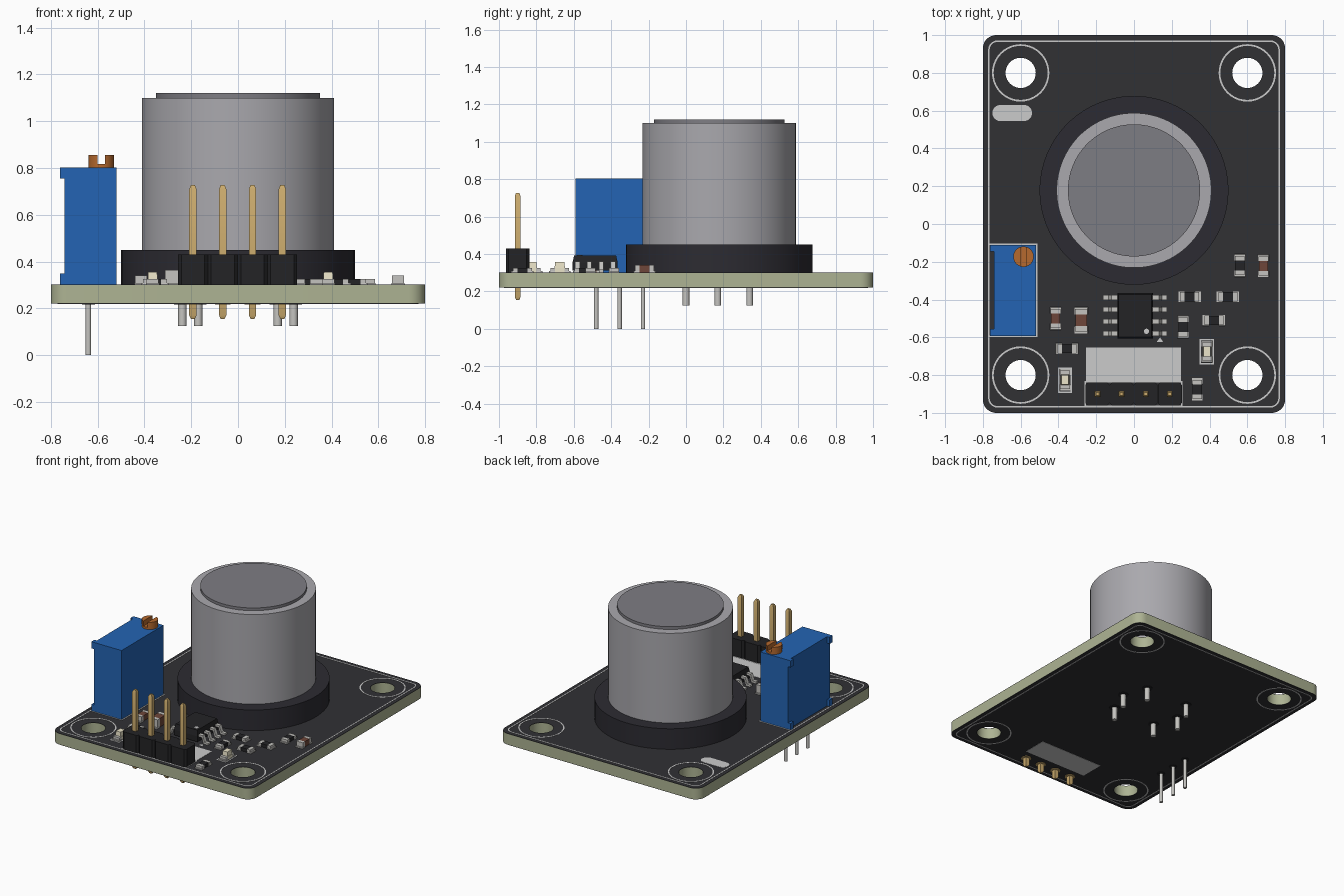
import bpy, bmesh
from math import sin, cos, pi, radians, asin
from mathutils import Matrix

if "Cube" in bpy.data.objects:
    bpy.data.objects.remove(bpy.data.objects["Cube"])


def material(name, r, g, b):
    m = bpy.data.materials.new(name)
    m.diffuse_color = [(c / 255) ** 2.2 for c in (r, g, b)] + [1]
    m.use_nodes = True
    m.node_tree.nodes["Principled BSDF"].inputs["Base Color"].default_value = m.diffuse_color
    return m


CORE = material("laminate", 172, 178, 146)
MASK = material("dark_mask", 52, 52, 55)
SILK = material("silkscreen", 190, 190, 188)
METAL = material("can_metal", 168, 167, 172)
MESH = material("can_top", 125, 124, 130)
BLACK = material("black_plastic", 40, 40, 42)
BASE = material("base_plastic", 48, 47, 53)
BLUE = material("blue_plastic", 40, 100, 178)
COPPER = material("copper", 180, 105, 50)
GOLD = material("gold", 205, 172, 110)
TIN = material("tin", 195, 194, 190)
BROWN = material("brown_ceramic", 110, 72, 60)
CREAM = material("cream_lens", 235, 228, 200)


def finish(name, bm, mat):
    bmesh.ops.recalc_face_normals(bm, faces=bm.faces)
    me = bpy.data.meshes.new(name)
    bm.to_mesh(me)
    bm.free()
    me.materials.append(mat)
    me.shade_smooth()
    me.set_sharp_from_angle(angle=radians(30))
    ob = bpy.data.objects.new(name, me)
    bpy.context.collection.objects.link(ob)
    return ob


def boxes(name, specs, mat):
    """Each spec: x0, x1, y0, y1, z0, z1, optional top taper."""
    bm = bmesh.new()
    for x0, x1, y0, y1, z0, z1, *t in specs:
        vs = bmesh.ops.create_cube(bm, size=1)["verts"]
        for v in vs:
            k = t[0] if t and v.co.z > 0 else 1
            v.co = ((x0 + x1) / 2 + v.co.x * (x1 - x0) * k,
                    (y0 + y1) / 2 + v.co.y * (y1 - y0) * k,
                    (z0 + z1) / 2 + v.co.z * (z1 - z0))
    return finish(name, bm, mat)


def lathe(name, spots, profile, mat, segs=24):
    """Revolve an (r, z) profile at each (x, y) spot; four sides give a square bar."""
    bm = bmesh.new()
    for x, y in spots:
        rings = [[bm.verts.new((x + r * cos(2 * pi * (i + .5) / segs),
                                y + r * sin(2 * pi * (i + .5) / segs), z))
                  for i in range(segs)] for r, z in profile]
        for a, b in zip(rings, rings[1:]):
            for i in range(segs):
                j = (i + 1) % segs
                bm.faces.new((a[i], a[j], b[j], b[i]))
        bm.faces.new(rings[0])
        bm.faces.new(rings[-1])
    return finish(name, bm, mat)


def plate(name, loops, z0, z1, mat, matrix=None):
    """Flat outline (outer loop, then holes) extruded from z0 to z1."""
    bm = bmesh.new()
    for loop in loops:
        vs = [bm.verts.new((x, y, z0)) for x, y in loop]
        for a, b in zip(vs, vs[1:] + vs[:1]):
            bm.edges.new((a, b))
    bmesh.ops.triangle_fill(bm, use_beauty=True, edges=bm.edges[:], normal=(0, 0, 1))
    top = bmesh.ops.extrude_face_region(bm, geom=bm.faces[:])["geom"]
    for v in top:
        if isinstance(v, bmesh.types.BMVert):
            v.co.z = z1
    if matrix:
        bm.transform(matrix)
    return finish(name, bm, mat)


def circle(x, y, r, n=40):
    return [(x + r * cos(2 * pi * i / n), y + r * sin(2 * pi * i / n)) for i in range(n)]


def rect(x0, x1, y0, y1, r=0.0, n=8):
    if not r:
        return [(x0, y0), (x1, y0), (x1, y1), (x0, y1)]
    pts = []
    for q, (x, y) in enumerate([(x1 - r, y1 - r), (x0 + r, y1 - r), (x0 + r, y0 + r), (x1 - r, y0 + r)]):
        for i in range(n + 1):
            a = pi / 2 * (q + i / n)
            pts.append((x + r * cos(a), y + r * sin(a)))
    return pts


def frame(name, x0, x1, y0, y1, t=.008, r=0.0, z=(.301, .3025)):
    plate(name, [rect(x0, x1, y0, y1, r), rect(x0 + t, x1 - t, y0 + t, y1 - t, max(r - t, 0))], *z, SILK)


# Circuit board with four mounting holes and dark coating on both faces
corners = [(sx * .6, sy * .8) for sx in (-1, 1) for sy in (-1, 1)]
board = [rect(-.8, .8, -1, 1, .07)] + [circle(x, y, .08) for x, y in corners]
plate("board_core", board, .222, .299, CORE)
plate("board_top_coating", board, .299, .301, MASK)
plate("board_bottom_coating", board, .22, .222, MASK)

# Printed lines: hole rings, border, part outlines, label patches
TOP, BOTTOM = (.301, .3025), (.2185, .22)
for side, z in (("top", TOP), ("bottom", BOTTOM)):
    for x, y in corners:
        plate(side + "_hole_ring", [circle(x, y, .152), circle(x, y, .143)], *z, SILK)
    frame(side + "_border_line", -.772, .772, -.972, .972, .008, .05, z)
    plate(side + "_label_patch", [rect(-.255, .25, -.83, -.655)], *z, SILK)
plate("pill_patch", [rect(-.75, -.54, .545, .63, .042)], *TOP, SILK)
frame("trimmer_outline", -.772, -.512, -.597, -.103)
frame("header_outline", -.262, .257, -.968, -.832)
frame("right_lamp_outline", .348, .424, -.745, -.61)
frame("left_lamp_outline", -.403, -.327, -.895, -.76)
plate("chip_corner_mark", [[(.12, -.625), (.155, -.625), (.138, -.6)]], *TOP, SILK)

# Gas sensor: base, can, top disc and six legs
sensor = [(0, .178)]
lathe("sensor_base", sensor, [(.5, .3), (.5, .45)], BASE, 72)
lathe("sensor_can", sensor, [(.41, .45), (.41, 1.1)], METAL, 72)
lathe("sensor_top_disc", sensor, [(.35, 1.1), (.35, 1.12)], MESH, 72)
legs = [(s * x, y) for s in (-1, 1) for x, y in ((.17, 0), (.238, .17), (.17, .34))]
lathe("sensor_legs", legs, [(.018, .125), (.018, .23)], TIN, 16)
lathe("sensor_pads", legs, [(.036, .217), (.036, .222)], BLACK)

# Trimmer: body with four corner bumps, slotted screw, three legs
bumps = [(-.762, -.738, y, y + .035, z, z + .048) for y in (-.592, -.145) for z in (.3, .755)]
boxes("trimmer_body", [(-.742, -.52, -.592, -.11, .3, .803)] + bumps, BLUE)
SX, SY, SR = -.585, -.173, .054
lathe("trimmer_screw_base", [(SX, SY)], [(SR, .803), (SR, .818)], COPPER, 32)
lim = pi / 2 - asin(.017 / SR)
for s in (-1, 1):
    arc = [(SX + s * SR * cos(lim * (i / 8 - 1)), SY + SR * sin(lim * (i / 8 - 1))) for i in range(17)]
    plate("trimmer_screw_half", [arc], .818, .855, COPPER)
trim = [(-.64, y) for y in (-.48, -.355, -.23)]
lathe("trimmer_legs", trim, [(.012, 0), (.012, .23)], TIN, 16)
lathe("trimmer_pads", trim, [(.028, .217), (.028, .222)], BLACK)

# Four-pin header: chamfered blocks and square pins with tapered tips
pins = [(-.193 + .1275 * i, -.9) for i in range(4)]
for x, y in pins:
    a, b, c = .0637, .062, .014
    plate("header_block", [[(x - a, y - b + c), (x - a + c, y - b), (x + a - c, y - b), (x + a, y - b + c),
                            (x + a, y + b - c), (x + a - c, y + b), (x - a + c, y + b), (x - a, y + b - c)]],
          .3, .43, BLACK)
lathe("header_pins", pins, [(.012, .155), (.022, .17), (.022, .71), (.012, .727)], GOLD, 4)
lathe("header_pads", pins, [(.034, .217), (.034, .222)], GOLD)

# Eight-leg chip
boxes("chip_body", [(-.088, .1, -.607, -.365, .312, .352), (-.088, .1, -.607, -.365, .352, .392, .93)], BLACK)
lathe("chip_dot", [(.066, -.568)], [(.014, .39), (.014, .3935)], SILK)
gull = [(.08, .345), (.118, .345), (.132, .302), (.17, .302), (.17, .316), (.142, .316), (.126, .36), (.08, .36)]
for s in (-1, 1):
    for y in (-.39, -.453, -.517, -.58):
        prof = [(.006 + s * x, z) for x, z in gull]
        plate("chip_leg", [prof], -.013, .013, TIN, Matrix.Translation((0, y, 0)) @ Matrix.Rotation(pi / 2, 4, "X"))


# Small surface parts: two metal ends around a coloured middle
def small_part(name, x, y, upright, mat, l=.12, w=.052, h=.326):
    def spot(u0, u1, v, z1, t=1):
        if upright:
            return (x - v, x + v, y + u0, y + u1, .3, z1, t)
        return (x + u0, x + u1, y - v, y + v, .3, z1, t)
    m = l * .22
    boxes(name + "_ends", [spot(-l * .42, -m, w / 2, h), spot(m, l * .42, w / 2, h),
                           spot(-l / 2, -m, w / 2 + .003, .308, .95), spot(m, l / 2, w / 2 + .003, .308, .95)], TIN)
    boxes(name + "_middle", [spot(-m, m, w / 2 - .002, h - .001)], mat)


for x, y, up in ((.56, -.22, 1), (.295, -.385, 0), (.497, -.385, 0), (.423, -.51, 0),
                 (.26, -.545, 1), (.335, -.875, 1), (-.355, -.66, 0)):
    small_part("resistor", x, y, up, BLACK)
small_part("capacitor", .685, -.222, 1, BROWN, h=.341)
small_part("capacitor", -.415, -.5, 1, BROWN, h=.341)
small_part("large_capacitor", -.28, -.51, 1, BROWN, .14, .066, .364)

# Indicator lamps
for x, y in ((.386, -.675), (-.365, -.825)):
    small_part("lamp", x, y, 1, CREAM, .115, .052, .325)
    boxes("lamp_lens", [(x - .021, x + .021, y - .028, y + .028, .32, .356, .9)], CREAM)
